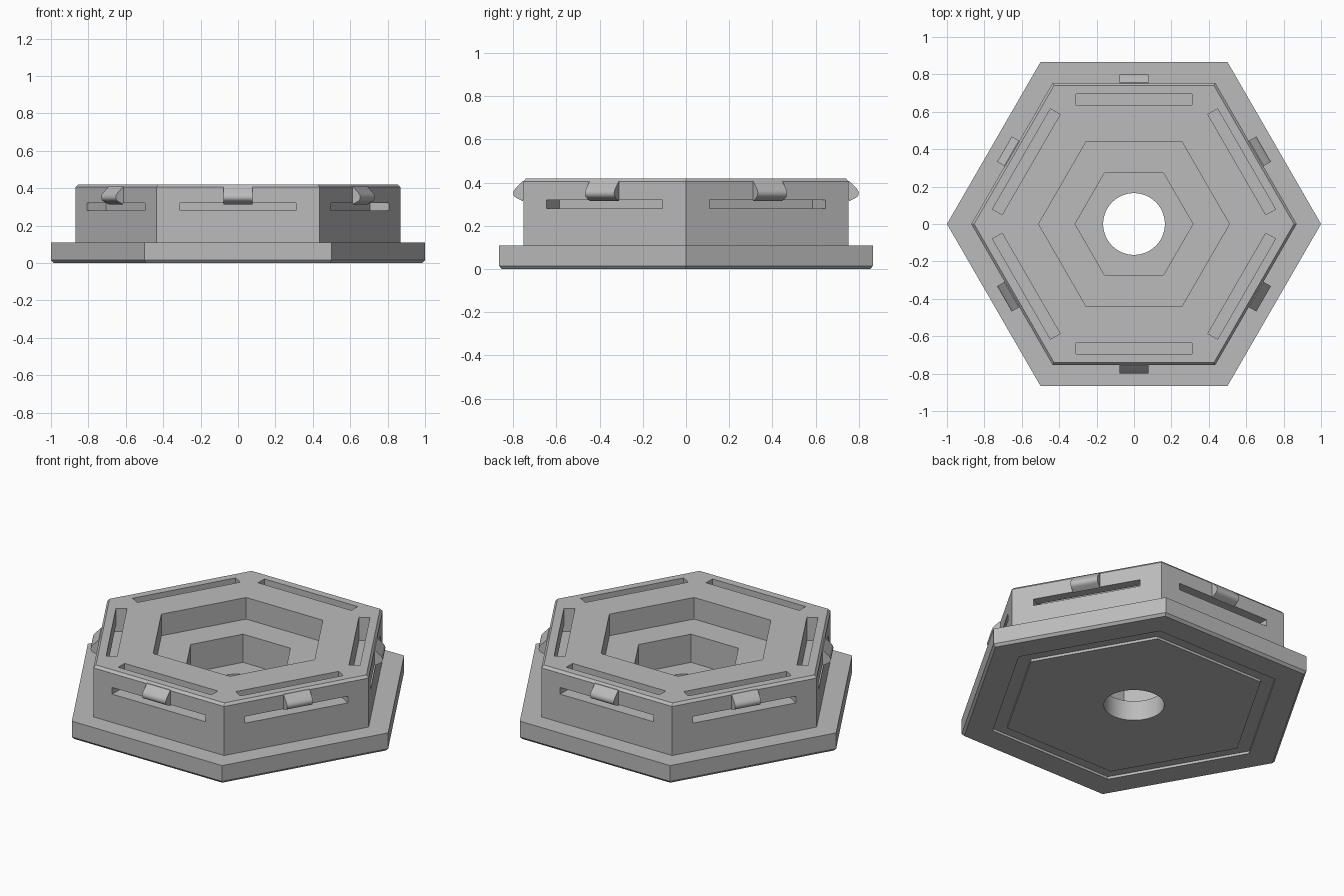
import bpy
import bmesh
from math import cos, sin, pi, radians

if "Cube" in bpy.data.objects:
    bpy.data.objects.remove(bpy.data.objects["Cube"], do_unlink=True)

grey = bpy.data.materials.new("light_grey")
grey.use_nodes = True
grey.diffuse_color = (0.5, 0.5, 0.5, 1)
for node in grey.node_tree.nodes:
    if node.type == 'BSDF_PRINCIPLED':
        node.inputs["Base Color"].default_value = (0.5, 0.5, 0.5, 1)


def make_object(name, bm):
    bmesh.ops.recalc_face_normals(bm, faces=bm.faces)
    mesh = bpy.data.meshes.new(name)
    bm.to_mesh(mesh)
    bm.free()
    mesh.materials.append(grey)
    obj = bpy.data.objects.new(name, mesh)
    bpy.context.collection.objects.link(obj)
    return obj


def activate(obj):
    bpy.ops.object.select_all(action='DESELECT')
    obj.select_set(True)
    bpy.context.view_layer.objects.active = obj


def loft(name, profile, sides):
    """Stack rings of (radius, height), capping the first and last."""
    bm = bmesh.new()
    rings = [[bm.verts.new((r * cos(2 * pi * i / sides), r * sin(2 * pi * i / sides), z))
              for i in range(sides)] for r, z in profile]
    for low, high in zip(rings, rings[1:]):
        for i in range(sides):
            j = (i + 1) % sides
            bm.faces.new((low[i], low[j], high[j], high[i]))
    bm.faces.new(rings[0])
    bm.faces.new(rings[-1])
    return make_object(name, bm)


def add_side_prism(bm, profile, half_width, angle):
    """Extrude an (outward, height) profile along one side of the hexagon."""
    c, s = cos(angle), sin(angle)
    ends = [[bm.verts.new((r * c - t * s, r * s + t * c, z)) for r, z in profile]
            for t in (-half_width, half_width)]
    n = len(profile)
    for i in range(n):
        j = (i + 1) % n
        bm.faces.new((ends[0][i], ends[0][j], ends[1][j], ends[1][i]))
    bm.faces.new(ends[0])
    bm.faces.new(ends[1])


def cut(obj, cutter):
    cutter.hide_render = True
    mod = obj.modifiers.new("cut", 'BOOLEAN')
    mod.operation = 'DIFFERENCE'
    mod.solver = 'EXACT'
    mod.object = cutter
    activate(obj)
    bpy.ops.object.modifier_apply(modifier=mod.name)
    bpy.data.objects.remove(cutter, do_unlink=True)


side_angles = [radians(30 + 60 * k) for k in range(6)]

# Hexagonal housing: underside groove, flange, body, stepped recess
housing = loft("hex_housing", [
    (0.735, 0), (0.735, 0.015), (0.82, 0.015), (0.82, 0),
    (0.985, 0), (1, 0.015), (1, 0.11), (0.87, 0.11),
    (0.87, 0.405), (0.855, 0.42), (0.51, 0.42),
    (0.51, 0.29), (0.315, 0.29), (0.315, 0.12)], 6)

# Round centre hole
cut(housing, loft("hole_cutter", [(0.165, -0.1), (0.165, 0.2)], 64))

# L-shaped channels joining the top slots to the side slots
bm = bmesh.new()
channel = [(0.635, 0.28), (0.85, 0.28), (0.85, 0.32),
           (0.695, 0.32), (0.695, 0.5), (0.635, 0.5)]
for angle in side_angles:
    add_side_prism(bm, channel, 0.31, angle)
cut(housing, make_object("channel_cutter", bm))

activate(housing)
bpy.ops.object.shade_smooth_by_angle(angle=radians(25))

# Rounded snap clips, one on each side
clip = [(0.735, 0.408), (0.756, 0.408), (0.79, 0.373), (0.797, 0.364),
        (0.8, 0.354), (0.799, 0.344), (0.794, 0.335), (0.785, 0.329),
        (0.755, 0.314), (0.755, 0.322), (0.735, 0.322)]
for number, angle in enumerate(side_angles, 1):
    bm = bmesh.new()
    add_side_prism(bm, clip, 0.078, angle)
    activate(make_object(f"snap_clip_{number}", bm))
    bpy.ops.object.shade_smooth_by_angle(angle=radians(30))
